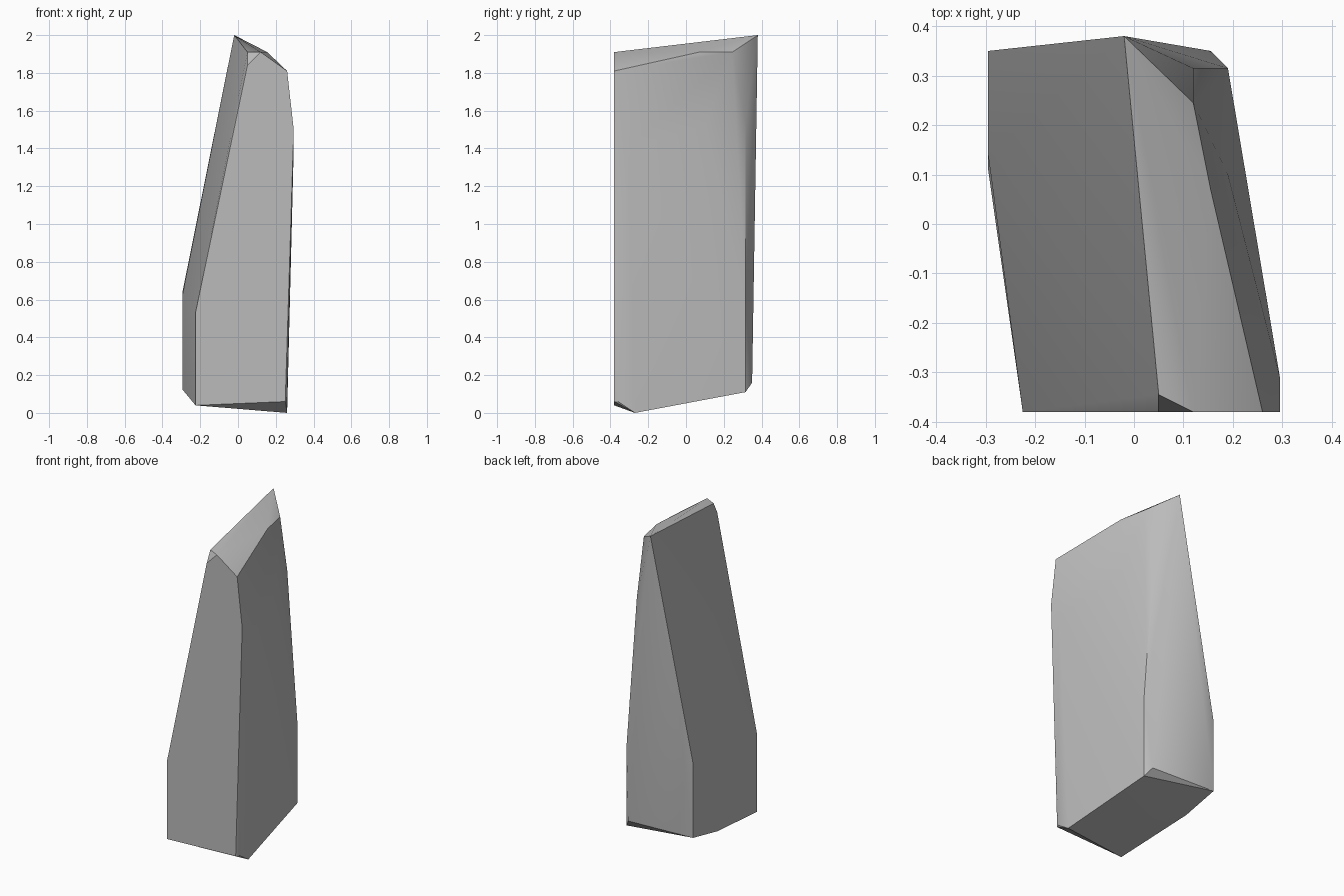
import bpy
import bmesh
import math

cube = bpy.data.objects.get("Cube")
if cube:
    bpy.data.objects.remove(cube, do_unlink=True)

# Stone material
stone = bpy.data.materials.new("grey stone")
stone.use_nodes = True
grey = (0.5, 0.5, 0.5, 1)
stone.diffuse_color = grey
stone.node_tree.nodes["Principled BSDF"].inputs["Base Color"].default_value = grey

# Corners of the chipped pillar, from the slanted crown down to the foot
crown = [
    (-.02, .38, 2), (.05, -.345, 1.91), (.05, -.38, 1.84), (.12, -.38, 1.91),
    (.26, -.38, 1.81), (.155, .07, 1.91), (.12, .245, 1.91),
]
shoulders = [
    (.12, .315, 1.55), (.19, .1, 1.52), (.295, -.38, 1.5), (.295, -.31, 1.4),
    (-.225, -.38, .53), (-.295, .14, .62), (-.295, .35, .635), (.19, .315, .62),
]
foot = [
    (-.225, -.38, .04), (-.295, .11, .125), (-.295, .35, .175),
    (.155, .35, .16), (.19, .315, .11), (.26, -.27, 0),
    (.26, -.36, .06), (.25, -.38, .06),
]

# Wrap the corners in a faceted skin and merge nearly flat triangles
bm = bmesh.new()
for corner in crown + shoulders + foot:
    bm.verts.new(corner)
bmesh.ops.convex_hull(bm, input=bm.verts[:])
loose = [v for v in bm.verts if not v.link_faces]
bmesh.ops.delete(bm, geom=loose, context="VERTS")
bmesh.ops.dissolve_limit(bm, angle_limit=math.radians(1),
                         verts=bm.verts[:], edges=bm.edges[:])
bmesh.ops.recalc_face_normals(bm, faces=bm.faces[:])
mesh = bpy.data.meshes.new("rock_pillar")
bm.to_mesh(mesh)
bm.free()
mesh.materials.append(stone)

rock = bpy.data.objects.new("rock_pillar", mesh)
bpy.context.collection.objects.link(rock)

# Soft shading across shallow facets, crisp edges elsewhere
bpy.ops.object.select_all(action="DESELECT")
rock.select_set(True)
bpy.context.view_layer.objects.active = rock
bpy.ops.object.shade_smooth_by_angle(angle=math.radians(30))
